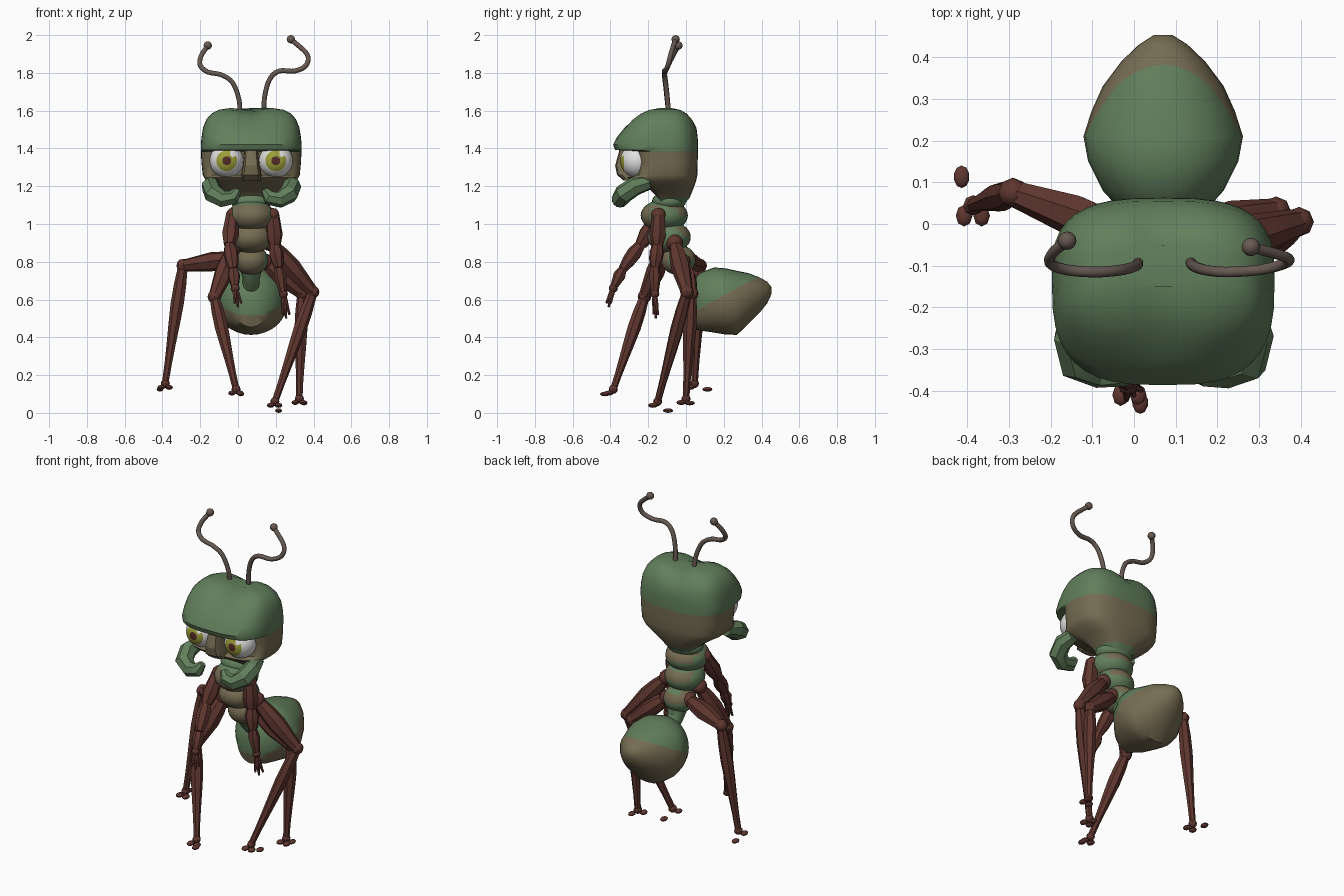
import bpy, bmesh, math
from mathutils import Vector, Matrix, Quaternion

if "Cube" in bpy.data.objects:
    bpy.data.objects.remove(bpy.data.objects["Cube"], do_unlink=True)

CX = 0.07  # body centre line


def material(name, rgb):
    m = bpy.data.materials.new(name)
    m.use_nodes = True
    m.diffuse_color = (*rgb, 1)
    m.node_tree.nodes["Principled BSDF"].inputs["Base Color"].default_value = (*rgb, 1)
    return m


GREEN = material("moss green", (0.12, 0.21, 0.105))
BROWN = material("olive brown", (0.18, 0.15, 0.085))
RED = material("dark red brown", (0.115, 0.037, 0.028))
TAUPE = material("taupe", (0.135, 0.10, 0.082))
WHITE = material("eye white", (0.75, 0.75, 0.75))
IRIS = material("yellow green", (0.33, 0.34, 0.04))
PUPIL = material("pupil maroon", (0.09, 0.025, 0.02))


def finish(name, bm, mats, rule=None, angle=40):
    bmesh.ops.recalc_face_normals(bm, faces=bm.faces)
    bm.normal_update()
    if rule:
        for f in bm.faces:
            f.material_index = rule(f.calc_center_median(), f.normal)
    me = bpy.data.meshes.new(name)
    bm.to_mesh(me)
    bm.free()
    ob = bpy.data.objects.new(name, me)
    bpy.context.collection.objects.link(ob)
    for m in mats:
        me.materials.append(m)
    bpy.ops.object.select_all(action='DESELECT')
    ob.select_set(True)
    bpy.context.view_layer.objects.active = ob
    bpy.ops.object.shade_smooth_by_angle(angle=math.radians(angle))
    return ob


def loft(rings):
    bm = bmesh.new()
    loops = [[bm.verts.new(p) for p in r] for r in rings]
    n = len(loops[0])
    for a, b in zip(loops, loops[1:]):
        for i in range(n):
            j = (i + 1) % n
            bm.faces.new((a[i], a[j], b[j], b[i]))
    bm.faces.new(loops[0])
    bm.faces.new(loops[-1])
    return bm


def oval(half, low, high, mid, power, n):
    """Rounded-box section: pairs of sideways and lengthwise positions."""
    pts = []
    for i in range(n):
        t = math.tau * i / n
        c, s = math.cos(t), math.sin(t)
        u = math.copysign(abs(c) ** (2 / power), c) * half
        v = math.copysign(abs(s) ** (2 / power), s)
        pts.append((CX + u, mid + v * ((high - mid) if v > 0 else (mid - low))))
    return pts


def tube(name, pts, radii, mat, sides=8, angle=40):
    pts = [Vector(p) for p in pts]
    rings, prev, q = [], None, None
    for i, p in enumerate(pts):
        t = (pts[min(i + 1, len(pts) - 1)] - pts[max(i - 1, 0)]).normalized()
        q = t.to_track_quat('Z', 'Y') if q is None else prev.rotation_difference(t) @ q
        prev = t
        r = radii[i] if isinstance(radii, (list, tuple)) else radii
        rings.append([p + q @ Vector((math.cos(a) * r, math.sin(a) * r, 0))
                      for a in (math.tau * k / sides for k in range(sides))])
    return finish(name, loft(rings), [mat], angle=angle)


def blob(name, loc, size, mats, rule=None, seg=16, rot=None):
    bm = bmesh.new()
    bmesh.ops.create_uvsphere(bm, u_segments=seg, v_segments=max(6, seg // 2), radius=1)
    m = Matrix.Translation(loc) @ (rot or Matrix()) @ Matrix.Diagonal((*size, 1))
    bmesh.ops.transform(bm, matrix=m, verts=bm.verts)
    return finish(name, bm, mats, rule)


def smooth_path(pts, steps=5):
    """Rounded path through the points."""
    p = [Vector(v) for v in pts]
    p = [2 * p[0] - p[1]] + p + [2 * p[-1] - p[-2]]
    out = []
    for a, b, c, d in zip(p, p[1:], p[2:], p[3:]):
        for k in range(steps):
            t = k / steps
            out.append(0.5 * (2 * b + (c - a) * t + (2 * a - 5 * b + 4 * c - d) * t * t
                              + (3 * b - a - 3 * c + d) * t ** 3))
    return out + [p[-2]]


# Head: height, half width, front, back
head = [(1.09, .07, -.12, -.02), (1.14, .11, -.15, .02), (1.19, .18, -.2, .04),
        (1.225, .235, -.29, .053), (1.245, .25, -.31, .057), (1.26, .257, -.275, .06),
        (1.33, .264, -.27, .062), (1.385, .266, -.28, .063), (1.392, .267, -.375, .063),
        (1.42, .267, -.386, .063), (1.46, .263, -.365, .062), (1.51, .255, -.325, .055),
        (1.555, .237, -.285, .036), (1.585, .21, -.245, .01), (1.605, .17, -.2, -.02),
        (1.615, .11, -.15, -.05)]
rings = []
for z, hw, yf, yb in head:
    ring = []
    for x, y in oval(hw, yf, yb, -.13, 3, 40):
        dip = 0.025 * math.exp(-((x - CX) / .06) ** 2) if z > 1.54 else 0
        ring.append((x, y, z - dip))
    rings.append(ring)
finish("head", loft(rings), [GREEN, BROWN],
       lambda c, n: 1 if 1.13 < c.z < 1.388 else 0)

# Nose bridge between the eyes
nose = [(1.23, .05, -.33), (1.26, .055, -.365), (1.31, .045, -.375), (1.4, .035, -.35)]
finish("nose_bridge", loft([[(x, y, z) for x, y in oval(hw, yf, -.2, -.27, 4, 12)]
                            for z, hw, yf in nose]), [BROWN], angle=25)

# Eyes, coloured in rings around the viewing direction
FRONT = Vector((0, -1, 0))
GLINT = Vector((.36, -.85, .38)).normalized()


def eye_rule(c, n):
    if n.angle(GLINT) < .17:
        return 0
    a = n.angle(FRONT)
    return 2 if a < .29 else 1 if a < .66 else 0


for side, name in ((-1, "right"), (1, "left")):
    blob(name + "_eye", (CX + side * .13, -.258, 1.335), (.09,) * 3, [WHITE, IRIS, PUPIL],
         eye_rule, 48, Matrix.Rotation(math.pi / 2, 4, 'X'))
    # Hooked jaws
    jaw = [(.2, -.2, 1.22), (.215, -.27, 1.2), (.2, -.33, 1.16), (.15, -.35, 1.13),
           (.095, -.35, 1.14), (.07, -.34, 1.18)]
    tube(name + "_jaw", [(CX + side * x, y, z) for x, y, z in jaw],
         [.04, .05, .052, .045, .04, .02], GREEN, 7, 25)

# Antennae with round tips
feelers = {
    "right": [(.01, -.09, 1.57), (.005, -.1, 1.66), (-.03, -.11, 1.75), (-.09, -.115, 1.79),
              (-.16, -.11, 1.805), (-.2, -.095, 1.84), (-.195, -.07, 1.89), (-.16, -.04, 1.945)],
    "left": [(.135, -.09, 1.57), (.142, -.1, 1.68), (.17, -.11, 1.77), (.22, -.115, 1.81),
             (.3, -.11, 1.81), (.36, -.095, 1.84), (.365, -.08, 1.9), (.28, -.055, 1.978)]}
for name, path in feelers.items():
    tube(name + "_antenna", smooth_path(path), .013, TAUPE, 10)
    blob(name + "_antenna_tip", path[-1], (.022,) * 3, [TAUPE])

# Neck and thorax segments
blob("neck", (CX, -.09, 1.12), (.11, .09, .055), [GREEN], None, 24)
segments = [(-.115, 1.045, .125, .085), (-.09, .93, .115, .085), (-.04, .81, .092, .08)]
for i, (y, z, r, h) in enumerate(segments):
    blob(f"thorax_segment_{i + 1}", (CX, y, z), (r * .98, r, h), [BROWN, GREEN],
         lambda c, n: 1 if abs(n.x) > .72 or n.z > .75 or (n.y > .2 and n.z < 0) else 0, 28)
tube("waist", [(CX, -.02, .77), (CX, 0, .71), (CX, .04, .67), (CX, .1, .65)],
     [.06, .045, .045, .07], GREEN, 12)

# Abdomen: length position, half width, bottom, top
abdomen = [(0, .03, .52, .62), (.02, .09, .455, .69), (.08, .145, .435, .745),
           (.15, .18, .425, .77), (.21, .191, .415, .765), (.27, .172, .413, .752),
           (.33, .145, .47, .74), (.39, .1, .53, .717), (.43, .058, .58, .695),
           (.453, .022, .63, .665)]
bm = loft([[(x, y, z) for x, z in oval(hw, lo, hi, (lo + hi) / 2, 2.1, 32)]
           for y, hw, lo, hi in abdomen])
cut, slope = Vector((CX, .03, .53)), Vector((0, -.54, 1))
bmesh.ops.bisect_plane(bm, geom=bm.verts[:] + bm.edges[:] + bm.faces[:],
                       plane_co=cut, plane_no=slope)
finish("abdomen", bm, [GREEN, BROWN], lambda c, n: 0 if (c - cut).dot(slope) > 0 else 1)


def limb(name, a, b, radii):
    a, b = Vector(a), Vector(b)
    n = len(radii) - 1
    tube(name, [a.lerp(b, i / n) for i in range(n + 1)], radii, RED, 7, 30)


# Walking legs: hip, knee, ankle, loose toe pad
legs = {
    "right_rear": ((0, -.03, .82), (-.29, .075, .78), (-.385, .045, .155), (-.413, .113, .125)),
    "right_middle": ((-.02, -.1, .88), (-.125, -.22, .615), (-.01, -.385, .125), (.015, -.428, .1)),
    "left_middle": ((.17, -.06, .9), (.395, .005, .64), (.195, -.15, .06), (.215, -.095, .012)),
    "left_rear": ((.14, -.02, .8), (.34, .03, .63), (.325, 0, .075), (.35, .02, .052))}
for name, (hip, knee, ankle, pad) in legs.items():
    limb(name + "_thigh", hip, knee, [.03, .046, .052, .042, .032])
    limb(name + "_shin", knee, ankle, [.026, .034, .036, .031, .025, .02, .018])
    blob(name + "_hip", hip, (.045,) * 3, [RED], None, 10)
    blob(name + "_knee", knee, (.036,) * 3, [RED], None, 8)
    blob(name + "_ankle", ankle, (.024,) * 3, [RED], None, 8)
    for k, dx in enumerate((-.022, .02)):
        toe = Vector(ankle) + Vector((dx, -.025, -.02))
        blob(f"{name}_toe_{k + 1}", toe, (.02, .026, .013), [RED], None, 8)
    blob(name + "_toe_pad", pad, (.019, .027, .012), [RED], None, 10)

# Arms: shoulder, elbow, wrist, fingertip
arms = {
    "right": ((-.03, -.145, 1.05), (-.045, -.24, .89), (-.025, -.335, .76), (-.015, -.385, .66),
              (0, -.41, .56)),
    "left": ((.185, -.145, 1.05), (.195, -.15, .89), (.215, -.165, .77), (.24, -.165, .63),
             (.255, -.16, .5))}
for name, (shoulder, elbow, fore, wrist, tip) in arms.items():
    limb(name + "_upper_arm", shoulder, elbow, [.034, .04, .046, .032])
    limb(name + "_forearm", elbow, fore, [.028, .04, .036, .024])
    limb(name + "_lower_forearm", fore, wrist, [.024, .034, .026, .019])
    blob(name + "_shoulder", shoulder, (.035, .04, .035), [RED], None, 10)
    blob(name + "_wrist", wrist, (.024,) * 3, [RED], None, 8)
    for k in (-1, 0, 1):
        end = Vector(tip) + Vector((k * .018, k * .012, abs(k) * .02))
        limb(f"{name}_finger_{k + 2}", wrist, end, [.012, .013, .009, .006])
